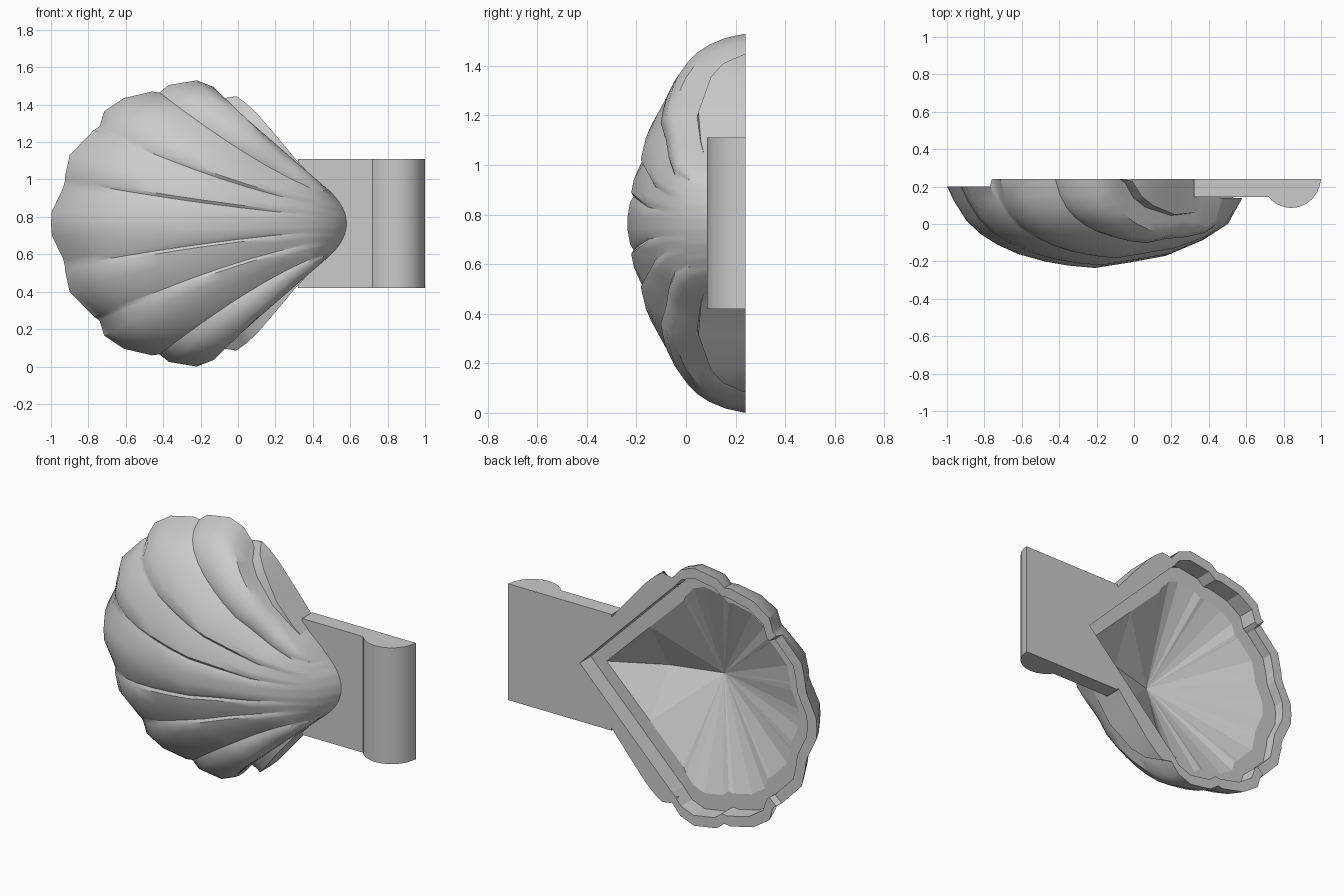
import bpy, bmesh

cube = bpy.data.objects.get("Cube")
if cube:
    bpy.data.objects.remove(cube)

MID = 0.765          # height of the symmetry plane
BACK = 0.24          # flat back plane

grey = bpy.data.materials.new("shell_grey")
grey.use_nodes = True
colour = (0.6, 0.6, 0.6, 1)
grey.diffuse_color = colour
grey.node_tree.nodes["Principled BSDF"].inputs["Base Color"].default_value = colour


def make(name, verts, faces, smooth=None):
    """Build one object; z is given relative to the symmetry plane."""
    mesh = bpy.data.meshes.new(name)
    mesh.from_pydata([(x, y, z + MID) for x, y, z in verts], [], faces)
    bm = bmesh.new()
    bm.from_mesh(mesh)
    bmesh.ops.remove_doubles(bm, verts=bm.verts, dist=0.0005)
    bmesh.ops.recalc_face_normals(bm, faces=bm.faces)
    bm.to_mesh(mesh)
    bm.free()
    mesh.materials.append(grey)
    obj = bpy.data.objects.new(name, mesh)
    bpy.context.collection.objects.link(obj)
    if smooth:
        bpy.ops.object.select_all(action='DESELECT')
        obj.select_set(True)
        bpy.context.view_layer.objects.active = obj
        bpy.ops.object.shade_smooth_by_angle(angle=smooth)


def grid_faces(rows, cols):
    return [(r * cols + c, r * cols + c + 1, (r + 1) * cols + c + 1, (r + 1) * cols + c)
            for r in range(rows - 1) for c in range(cols - 1)]


def prism(name, near, far, smooth=None):
    """Join two matching outlines into a closed solid."""
    n = len(near)
    faces = [(i, (i + 1) % n, n + (i + 1) % n, n + i) for i in range(n)]
    make(name, near + far, faces + [tuple(range(n)), tuple(range(n, 2 * n))], smooth)


# Scalloped half outline: x, z, bulge of the rib ending there
half = [(-1, 0, 1), (-.995, .065, 1), (-.935, .19, .98), (-.925, .23, .95),
        (-.925, .25, .97), (-.9, .365, .95), (-.77, .5, .88), (-.76, .505, .87),
        (-.74, .52, .89), (-.715, .6, .87), (-.61, .67, .81), (-.46, .705, .73),
        (-.42, .70, .7), (-.37, .74, .72), (-.22, .765, .67), (-.13, .73, .6),
        (-.07, .66, .5)]
last = len(half) - 1
# Centre-line section: distance from hinge to rim, depth
section = [(0, .14), (.05, 0), (.14, -.09), (.26, -.17), (.38, -.205), (.5, -.235),
           (.59, -.222), (.67, -.2), (.76, -.16), (.83, -.11), (.89, -.05),
           (.935, .02), (.975, .12), (1, BACK)]


def rim_y(x):
    return 0.2 if x < -0.765 else BACK


# Ribbed dome: meridians fan out from a rounded hinge, with a skirt at each end
rows = []
for i in range(-last, last + 1):
    x, z, bulge = half[abs(i)]
    side = 1 if i >= 0 else -1
    u = abs(i) / last
    x0, z0 = .58 - .12 * u ** 2, .2 * u
    bow = 1.45 - .45 * u ** 4
    row = []
    for s, depth in section:
        k = 1 + (bulge - 1) * min(1, s / .3)
        y = min(BACK - k * (BACK - depth), rim_y(x))
        row.append((x0 + (x - x0) * s, y, side * (z0 + (z - z0) * s ** bow)))
    rows.append(row)
rows.insert(0, [(x, BACK, z) for x, y, z in rows[0]])
rows.append([(x, BACK, z) for x, y, z in rows[-1]])
make("shell_dome", [p for r in rows for p in r], grid_faces(len(rows), len(section)), 0.6)


# Back rim, recessed ledge and conical hollow
def loop(scale, ear, side, tip, y=None):
    pts = [(-.2 + (x + .2) * scale, rim_y(x) if y is None else y, z * scale) for x, z, _ in half]
    pts += [(p[0], BACK if y is None else y, p[1]) for p in (ear, side, (tip, 0))]
    return pts + [(a, b, -c) for a, b, c in reversed(pts[1:-1])]


inner = ((-.06, .59), (.23, .3), .53)
rings = [loop(1, (-.01, .68), (.32, .33), .575),
         loop(.92, *inner),
         loop(.92, *inner, y=.136),
         loop(.8, (-.08, .495), (.14, .28), .426, y=.136)]
count = len(rings[0])
verts = [p for r in rings for p in r]
faces = [(r * count + i, r * count + (i + 1) % count,
          (r + 1) * count + (i + 1) % count, (r + 1) * count + i)
         for r in range(3) for i in range(count)]
apex, bend = len(verts), len(verts) + 1
verts += [(-.18, -.104, 0), (.124, -.02, 0)]
tip_index = last + 3
for i in range(count):
    a, b = 3 * count + i, 3 * count + (i + 1) % count
    if i in (tip_index - 1, tip_index):
        corner = a if i < tip_index else b
        faces += [(a, b, bend), (corner, bend, apex)]
    else:
        faces.append((a, b, apex))
make("back_rim_and_hollow", verts, faces)

# Curved flanges beside the hinge
edge = [(.36, .07, .29), (.32, .06, .33), (.22, .05, .45), (.1, .1, .59),
        (.04, .15, .645), (-.01, .23, .68), (-.07, BACK, .67)]
for name, sign in (("upper_flange", 1), ("lower_flange", -1)):
    cols = [[(x, BACK, sign * z), (x, y, sign * z), (x - .045, y - .01, sign * (z - .045)),
             (x - .045, BACK, sign * (z - .045)), (x, BACK, sign * z)] for x, y, z in edge]
    make(name, [p for c in cols for p in c], grid_faces(len(cols), 5), 0.5)

# Mounting tab, notched where it meets the hollow
WIDE = .345
plate = [(.32, WIDE), (.32, .21), (.53, 0), (.32, -.21), (.32, -WIDE), (.72, -WIDE), (.72, WIDE)]
prism("mounting_tab", [(x, .145, z) for x, z in plate], [(x, BACK, z) for x, z in plate])

# Rounded bead along the end of the tab
bead = [(.72, BACK), (.72, .145), (.735, .128), (.765, .105), (.8, .091), (.84, .085),
        (.88, .091), (.92, .107), (.955, .135), (.98, .17), (.993, .205), (1, BACK)]
prism("tab_bead", [(x, y, -WIDE) for x, y in bead], [(x, y, WIDE) for x, y in bead], 0.5)
